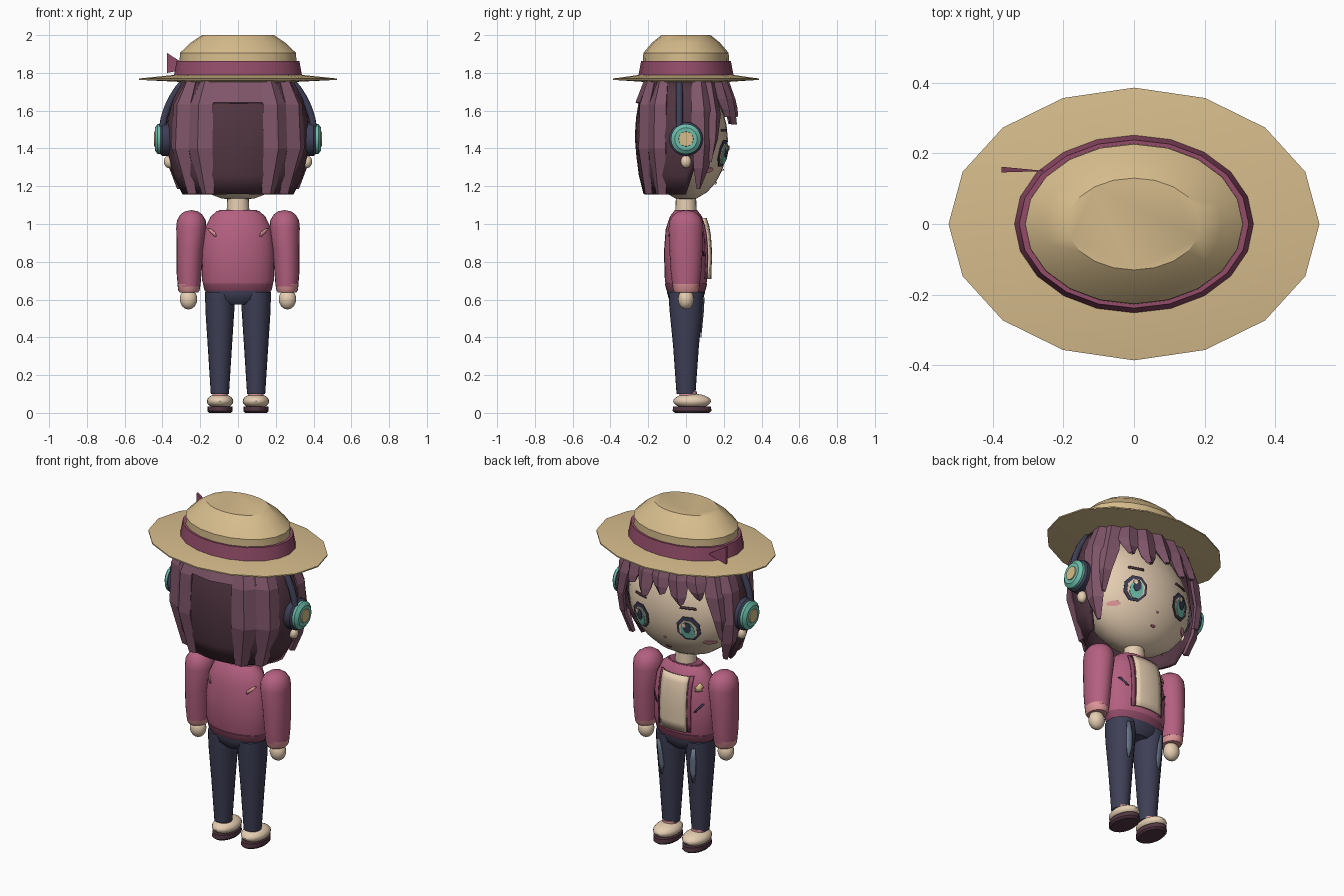
import bpy, bmesh, math
from math import sin, cos, pi, sqrt
from mathutils import Vector

if "Cube" in bpy.data.objects:
    bpy.data.objects.remove(bpy.data.objects["Cube"])


def material(name, r, g, b):
    lin = [((c / 255 + 0.055) / 1.055) ** 2.4 for c in (r, g, b)] + [1]
    m = bpy.data.materials.new(name)
    m.use_nodes = True
    m.diffuse_color = lin
    m.node_tree.nodes["Principled BSDF"].inputs["Base Color"].default_value = lin
    return m


STRAW = material("straw", 214, 188, 140)
SKIN = material("skin_cream", 230, 206, 178)
ROSE = material("rose", 180, 96, 128)
DEEP = material("deep_rose", 146, 76, 104)
PINK = material("light_pink", 222, 150, 152)
DARK = material("dark_hair", 82, 54, 66)
HAIR = material("plum_hair", 128, 86, 106)
NAVY = material("navy", 62, 63, 86)
DENIM = material("pale_denim", 108, 120, 142)
TEAL = material("teal", 108, 188, 170)


def build(name, verts, faces, mat, smooth=True, thick=0):
    me = bpy.data.meshes.new(name)
    me.from_pydata([tuple(v) for v in verts], [], faces)
    bm = bmesh.new()
    bm.from_mesh(me)
    bmesh.ops.recalc_face_normals(bm, faces=bm.faces)
    bm.to_mesh(me)
    bm.free()
    me.materials.append(mat)
    ob = bpy.data.objects.new(name, me)
    bpy.context.collection.objects.link(ob)
    if thick:
        mod = ob.modifiers.new("thickness", "SOLIDIFY")
        mod.thickness, mod.offset = thick, 0
    if smooth:
        bpy.ops.object.select_all(action='DESELECT')
        ob.select_set(True)
        bpy.context.view_layer.objects.active = ob
        bpy.ops.object.shade_smooth_by_angle(angle=math.radians(35))
    return ob


def loft(name, rows, mat, n=20, cx=0, cy=0, smooth=True):
    """Stack of ellipses: rows of (z, rx, ry, shift in x)."""
    verts, faces = [], []
    for z, rx, ry, *dx in rows:
        x0 = cx + (dx[0] if dx else 0)
        verts += [(x0 + rx * cos(2 * pi * i / n), cy + ry * sin(2 * pi * i / n), z) for i in range(n)]
    for r in range(len(rows) - 1):
        for i in range(n):
            j = (i + 1) % n
            faces.append((r * n + i, r * n + j, r * n + n + j, r * n + n + i))
    faces += [tuple(range(n)), tuple(range(len(verts) - n, len(verts)))]
    return build(name, verts, faces, mat, smooth)


def ball(name, center, radii, mat, n=20):
    x, y, z = center
    a, b, c = radii
    k = 12
    rows = [(z - c * cos(pi * i / k), a * sin(pi * i / k) + 1e-4, b * sin(pi * i / k) + 1e-4) for i in range(k + 1)]
    return loft(name, rows, mat, n, x, y)


def lerp_rows(rows, z):
    """Ellipse radii of a profile at height z."""
    for p, q in zip(rows, rows[1:]):
        if z <= q[0]:
            t = max(0, (z - p[0]) / (q[0] - p[0]))
            return p[1] + t * (q[1] - p[1]), p[2] + t * (q[2] - p[2])
    return rows[-1][1], rows[-1][2]


def grid(name, pts, mat, smooth=True, thick=0):
    w = len(pts[0])
    faces = [(r * w + c, r * w + c + 1, r * w + w + c + 1, r * w + w + c)
             for r in range(len(pts) - 1) for c in range(w - 1)]
    return build(name, [p for row in pts for p in row], faces, mat, smooth, thick)


def strip(name, surf, rows, mat, lift=.006, cols=6, thick=.004, side=1):
    """Thin plate on a surface: rows of (z, x from, x to)."""
    pts = []
    for z, a, b in rows:
        xs = [a + (b - a) * i / cols for i in range(cols + 1)]
        pts.append([(x, side * (surf(x, z) + lift), z) for x in xs])
    grid(name, pts, mat, True, thick)


def plate(name, surf, x, z, rx, rz, mat, lift, n=8):
    """Thin faceted oval on a surface."""
    ring = [(x + rx * cos(2 * pi * (i + .5) / n), z + rz * sin(2 * pi * (i + .5) / n)) for i in range(n)]
    verts = [Vector((a, surf(a, b) + lift, b)) for a, b in ring] + [Vector((x, surf(x, z) + lift, z))]
    build(name, verts, [(i, (i + 1) % n, n) for i in range(n)], mat, False, .004)


def on_rows(rows, cx=0):
    def surf(x, z):
        rx, ry = lerp_rows(rows, z)
        return ry * sqrt(max(.02, 1 - ((x - cx) / rx) ** 2))
    return surf


# Straw hat
loft("hat_brim", [(1.752, .3, .22), (1.763, .525, .386), (1.77, .525, .386), (1.79, .33, .245)], STRAW, 16)
loft("hat_band", [(1.78, .34, .253), (1.862, .325, .238)], DEEP, 20)
loft("hat_crown", [(1.78, .31, .23), (1.905, .308, .226), (1.96, .25, .18), (2.0, .19, .13)], STRAW, 20)
tail = [(-.375, .162, 1.8), (-.375, .146, 1.8), (-.375, .146, 1.905), (-.375, .162, 1.905), (-.25, .15, 1.825)]
build("hat_bow", tail, [(0, 1, 2, 3), (0, 1, 4), (1, 2, 4), (2, 3, 4), (3, 0, 4)], DEEP, False)

# Head and neck
HR = (.345, .222, .32)
ball("head", (0, 0, 1.445), HR, SKIN, 32)
loft("neck", [(1.03, .062, .058), (1.18, .055, .052)], SKIN)


def face(x, z):
    return HR[1] * sqrt(max(.02, 1 - (x / HR[0]) ** 2 - ((z - 1.445) / HR[2]) ** 2))


# Hair shell and locks, angle t measured from the back of the head
HAIR_ROWS = [(1.16, .285, .215), (1.28, .345, .245), (1.45, .375, .262), (1.63, .355, .25), (1.76, .29, .2)]


def scalp(t, z, off=0):
    rx, ry = lerp_rows(HAIR_ROWS, z)
    return ((rx + off) * sin(t), -(ry + off) * cos(t) * (.93 if cos(t) < 0 else 1), z)


def shell_bottom(t):
    t = abs(t)
    return 1.16 if t < 1.6 else 1.3 if t < 1.9 else 1.42 if t < 2.1 else 1.67


angles = [-pi + 2 * pi * i / 32 for i in range(33)]
grid("hair_shell", [[scalp(t, shell_bottom(t) + (1.76 - shell_bottom(t)) * k / 6) for t in angles]
                    for k in range(7)], DARK, True, .02)


def lock(name, t, rows, crest=.022, edge=.008):
    """Creased blade of hair: rows of (z, half angle, sideways drift)."""
    pts = [[scalp(t + d - w, z, edge), scalp(t + d, z, edge + crest), scalp(t + d + w, z, edge)]
           for z, w, d in rows]
    grid(name, pts, HAIR, False, .018)


for s, side in ((1, "left"), (-1, "right")):
    for i, (t, w) in enumerate(((.56, .19), (.96, .2))):
        lock(f"back_lock_{side}_{i}", s * t, [(1.75, w * .7, 0), (1.63, w, 0), (1.4, w, 0), (1.16, w * .6, 0)])
    lock(f"side_lock_{side}", s * 1.93,
         [(1.75, .2, 0), (1.6, .24, 0), (1.42, .22, 0), (1.3, .16, -s * .02), (1.19, .02, -s * .06)])
    lock(f"temple_lock_{side}", s * 2.2, [(1.75, .17, 0), (1.58, .18, 0), (1.45, .1, -s * .04), (1.33, .01, -s * .1)])
lock("crown_lock", 0, [(1.75, .42, 0), (1.64, .4, 0)], .005)
for i in range(-2, 3):
    tip = 1.53 if i % 2 else 1.57
    lock(f"bang_{i + 3}", pi + i * .3, [(1.76, .16, 0), (1.66, .18, 0), (tip + .04, .11, .02), (tip, .03, .05)], .025)

# Face details
for s, side in ((1, "left"), (-1, "right")):
    x = s * .155
    plate(f"eye_outline_{side}", face, x, 1.375, .066, .076, NAVY, .01)
    plate(f"eye_white_{side}", face, x, 1.37, .05, .058, SKIN, .014)
    plate(f"iris_{side}", face, x, 1.365, .038, .054, TEAL, .018)
    plate(f"pupil_{side}", face, x, 1.385, .022, .034, NAVY, .022)
    plate(f"eye_glint_{side}", face, x + .014, 1.402, .012, .014, SKIN, .026)
    plate(f"blush_{side}", face, s * .24, 1.285, .03, .014, PINK, .005)
    strip(f"brow_{side}", face, [(1.49, x - .045, x + .045), (1.503, x - .04, x + .04)], DARK, .008)
plate("nose", face, 0, 1.285, .008, .006, PINK, .005)
plate("mouth", face, 0, 1.215, .016, .007, DEEP, .005)

# Headphones and ear lobes
band = bpy.data.curves.new("headphone_band", "CURVE")
band.dimensions, band.bevel_depth, band.bevel_resolution = "3D", .018, 2
path = band.splines.new("POLY")
path.points.add(24)
for i, p in enumerate(path.points):
    p.co = (.405 * cos(pi * i / 24), -.035, 1.45 + .43 * sin(pi * i / 24), 1)
band.materials.append(NAVY)
bpy.context.collection.objects.link(bpy.data.objects.new("headphone_band", band))
for s, side in ((1, "left"), (-1, "right")):
    for part, rows, mat in (
            ("cushion", ((.34, .075), (.365, .09), (.4, .09), (.41, .08)), NAVY),
            ("cup", ((.4, .08), (.425, .08), (.44, .06)), TEAL),
            ("cap", ((.43, .042), (.445, .038)), STRAW)):
        ob = loft(f"headphone_{part}_{side}", [(h, r, r) for h, r in rows], mat, 20)
        ob.rotation_euler = (0, s * pi / 2, 0)
        ob.location.z = 1.45
    ball(f"ear_lobe_{side}", (s * .365, 0, 1.33), (.027, .028, .034), SKIN, 12)

# Jacket
TORSO = [(.66, .175, .098), (.7, .19, .112), (.85, .193, .117), (.97, .178, .108), (1.04, .145, .085), (1.07, .11, .062)]
loft("jacket", TORSO, ROSE, 28)
loft("jacket_hem", [(.64, .168, .096), (.65, .178, .104), (.685, .186, .112)], DEEP, 28)
loft("collar", [(1.05, .115, .068), (1.075, .1, .06)], DEEP)
chest = on_rows(TORSO)
heights = (.71, .76, .82, .88, .94, .99, 1.03)
strip("shirt_panel", chest, [(z, -.085, .085) for z in heights], SKIN, .017, 6, .009)
for s, side in ((1, "left"), (-1, "right")):
    strip(f"lapel_{side}", chest, [(z, s * .085, s * .105) for z in heights], DEEP, .009, 2, .008)
    strip(f"pocket_{side}", chest, [(.83 + .016 * i, s * (.118 + .012 * i), s * (.13 + .012 * i))
                                    for i in range(4)], NAVY, .007, 2)
    strip(f"back_slash_{side}", chest, [(.935, s * .115, s * .125), (.955, s * .12, s * .145),
                                        (.975, s * .145, s * .16)], PINK, .006, 3, .004, -1)
star_rows = [(.95, -.155, -.12), (.965, -.148, -.127), (.97, -.158, -.117), (.995, -.139, -.136)]
strip("chest_badge", chest, star_rows, STRAW, .008, 2)

# Arms, legs and shoes
LEG = [(.1, .048, .05), (.35, .064, .068), (.55, .077, .088), (.64, .078, .092)]
for s, side in ((1, "left"), (-1, "right")):
    loft(f"sleeve_{side}", [(.67, .06, .072, s * .012), (.74, .066, .08, s * .012), (.86, .071, .088, s * .008),
                            (.98, .08, .092, 0), (1.02, .076, .086, 0), (1.05, .058, .066, 0),
                            (1.067, .034, .04, 0), (1.073, .004, .005, 0)], ROSE, 20, s * .247)
    loft(f"cuff_{side}", [(.638, .05, .06), (.65, .057, .068), (.682, .061, .073)], PINK, 20, s * .26)
    ball(f"hand_{side}", (s * .262, 0, .602), (.046, .042, .054), SKIN)
    loft(f"trouser_leg_{side}", LEG, NAVY, 20, s * .096)
    thigh = on_rows(LEG, s * .096)
    strip(f"denim_fade_{side}", thigh, [(.4, s * .1, s * .11), (.46, s * .085, s * .12), (.54, s * .09, s * .125),
                                        (.61, s * .105, s * .125)], DENIM, .006, 3)
    loft(f"sock_{side}", [(.07, .042, .048), (.112, .04, .046)], PINK, 16, s * .095, .012)
    loft(f"sole_{side}", [(0, .058, .09), (.01, .067, .103), (.035, .066, .1)], DARK, 20, s * .095, .032)
    ball(f"shoe_{side}", (s * .095, .032, .062), (.07, .1, .04), SKIN)
loft("trouser_hips", [(.575, .08, .07), (.6, .15, .09), (.635, .172, .1), (.67, .17, .1)], NAVY, 24)
